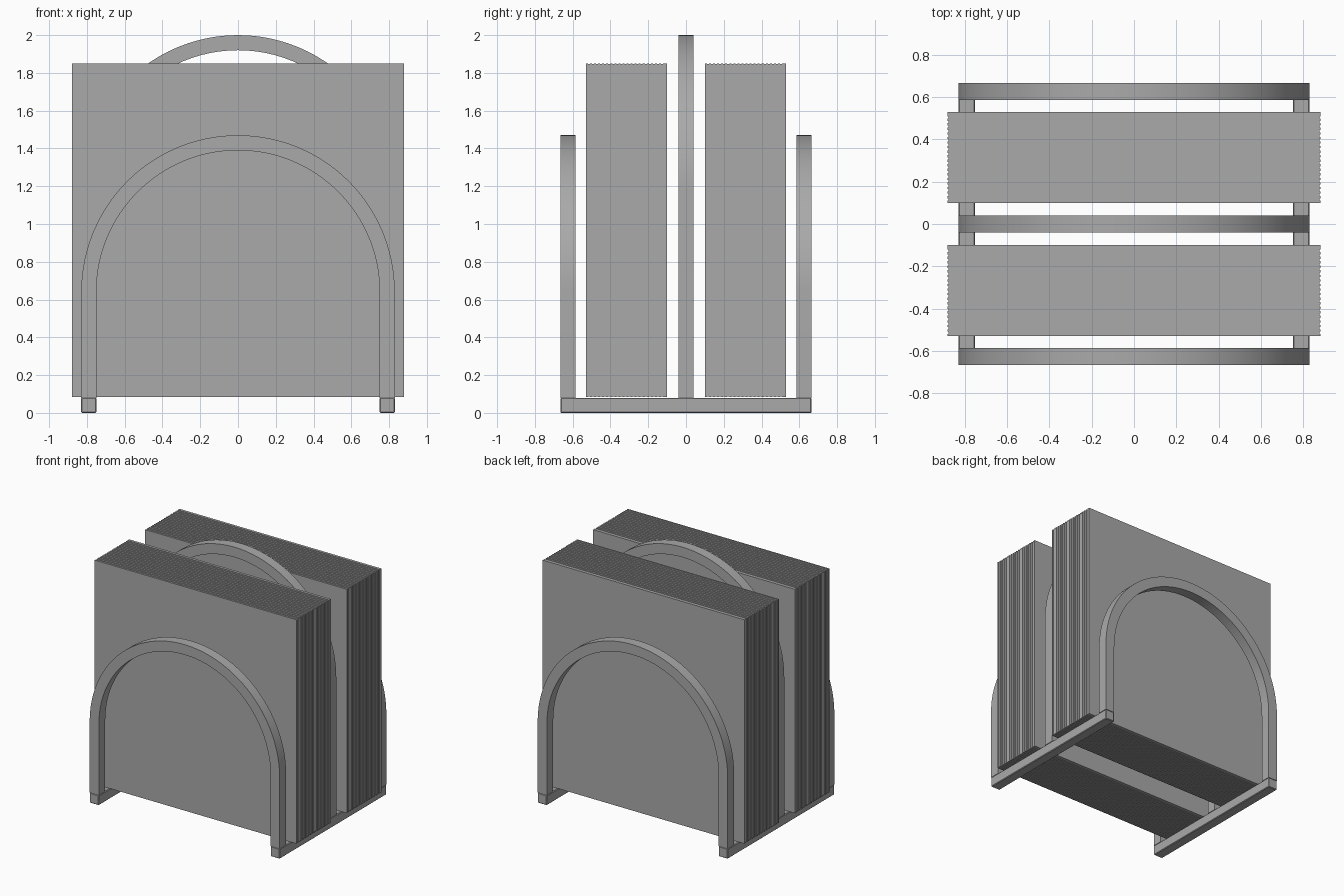
import bpy
import bmesh
import math

cube = bpy.data.objects.get("Cube")
if cube:
    bpy.data.objects.remove(cube, do_unlink=True)

grey = bpy.data.materials.new("plain_grey")
grey.use_nodes = True
colour = (0.4, 0.4, 0.4, 1)
grey.diffuse_color = colour
grey.node_tree.nodes["Principled BSDF"].inputs["Base Color"].default_value = colour

BAR = 0.08        # thickness of every bar
HALF = 0.83       # half width of the frame
DEPTH = 0.665     # half depth of the frame


def finish(name, bm):
    bmesh.ops.recalc_face_normals(bm, faces=bm.faces)
    mesh = bpy.data.meshes.new(name)
    bm.to_mesh(mesh)
    bm.free()
    mesh.materials.append(grey)
    obj = bpy.data.objects.new(name, mesh)
    bpy.context.collection.objects.link(obj)
    return obj


def add_box(bm, low, high):
    verts = bmesh.ops.create_cube(bm, size=1)["verts"]
    for v in verts:
        for i in range(3):
            v.co[i] = low[i] if v.co[i] < 0 else high[i]


def box(name, low, high):
    bm = bmesh.new()
    add_box(bm, low, high)
    return finish(name, bm)


def arch(name, y, top, segments=48):
    """Square bar swept up one leg, round a half circle and down the other."""
    bm = bmesh.new()
    spring = top - HALF
    angles = [math.pi * i / segments for i in range(segments + 1)]
    path = [(1, 0, BAR)]
    path += [(math.cos(a), math.sin(a), spring) for a in angles]
    path += [(-1, 0, BAR)]
    rings = []
    for c, s, base in path:
        corners = ((HALF, -1), (HALF, 1), (HALF - BAR, 1), (HALF - BAR, -1))
        rings.append([bm.verts.new((c * r, y + side * BAR / 2, base + s * r))
                      for r, side in corners])
    for a, b in zip(rings, rings[1:]):
        for i in range(4):
            j = (i + 1) % 4
            bm.faces.new((a[i], a[j], b[j], b[i]))
    bm.faces.new(rings[0])
    bm.faces.new(rings[-1])
    obj = finish(name, bm)
    bpy.context.view_layer.objects.active = obj
    obj.select_set(True)
    bpy.ops.object.shade_smooth_by_angle(angle=math.radians(30))
    obj.select_set(False)


def sheet_stack(name, near, far, sheets=40):
    """Upright sheets, every other one very slightly smaller."""
    bm = bmesh.new()
    pitch = (far - near) / sheets
    for i in range(sheets):
        inset = 0.004 if i % 2 and i < sheets - 1 else 0
        y = near + i * pitch
        add_box(bm, (-0.88 + inset, y, 0.083 + inset),
                (0.88 - inset, y + pitch, 1.85 - inset))
    finish(name, bm)


# Floor rails
for side, name in ((1, "left_rail"), (-1, "right_rail")):
    inner, outer = sorted((side * (HALF - BAR), side * HALF))
    rail = box(name, (inner, -DEPTH, 0), (outer, DEPTH, BAR))
    bevel = rail.modifiers.new("soft_edges", "BEVEL")
    bevel.width = 0.005
    bevel.segments = 1

# Three arched dividers
arch("front_arch", -DEPTH + BAR / 2, 1.47)
arch("middle_arch", 0, 2.0)
arch("back_arch", DEPTH - BAR / 2, 1.47)

# Two stacks of sheets
sheet_stack("front_sheets", -0.53, -0.1)
sheet_stack("back_sheets", 0.1, 0.53)
